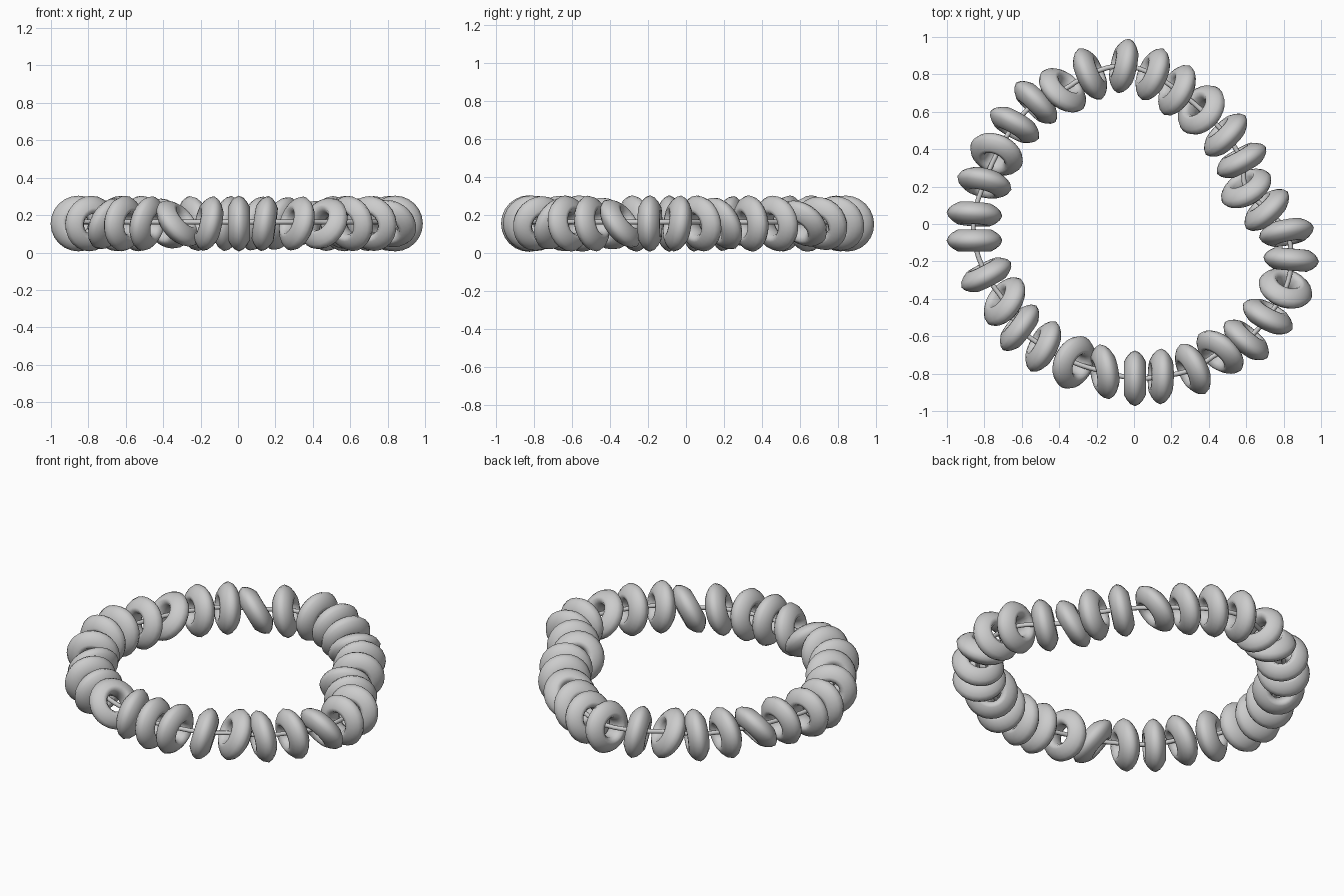
import bpy, math
from mathutils import Vector

if "Cube" in bpy.data.objects:
    bpy.data.objects.remove(bpy.data.objects["Cube"])

Z = 0.155

# beads around the string: x, y, heading of the disc seen from above (deg), lean (deg)
beads = [
    (-.055, .845, 78, 8), (.10, .80, 68, 15), (.23, .715, 62, 20), (.36, .61, 50, 40),
    (.49, .475, 45, 10), (.575, .34, 29, 5), (.60, .19, 30, 25), (.71, .075, 42, 10),
]
beads += [
    (.815, -.045, 11, -8), (.84, -.19, -5, 0), (.81, -.345, -20, 35), (.715, -.495, -28, 10),
    (.60, -.62, -40, 8), (.46, -.685, -40, -25), (.315, -.775, -64, -15), (.143, -.815, 89, 8),
]
beads += [
    (.005, -.825, 90, 0), (-.158, -.79, -80, -12), (-.322, -.74, 65, -38), (-.485, -.655, 63, 12),
    (-.612, -.555, 53, 5), (-.692, -.415, 55, 25), (-.79, -.272, 27, 5), (-.853, -.088, 0, 0),
]
beads += [
    (-.853, .053, -4, -5), (-.80, .22, -14, -14), (-.735, .373, -25, -38), (-.638, .53, -30, -8),
    (-.525, .65, -45, -5), (-.382, .715, -41, 28), (-.235, .802, -66, 10),
]

# lens-shaped ring bead: closed profile (radius, height) spun about its axis
half = [(.052, .0), (.056, .036), (.072, .059), (.09, .058), (.118, .042), (.138, .024), (.149, .0)]
profile = half + [(r, -h) for r, h in half[-2:0:-1]]
SEG, n = 24, len(profile)
verts = [(r * math.cos(2 * math.pi * i / SEG), r * math.sin(2 * math.pi * i / SEG), h)
         for i in range(SEG) for r, h in profile]
faces = [(i * n + j, i * n + (j + 1) % n,
          (i + 1) % SEG * n + (j + 1) % n, (i + 1) % SEG * n + j)[::-1]
         for i in range(SEG) for j in range(n)]
mesh = bpy.data.meshes.new("bead")
mesh.from_pydata(verts, [], faces)
mesh.shade_smooth()

for k, (x, y, heading, lean) in enumerate(beads):
    a, t = math.radians(heading + 90), math.radians(lean)
    axis = Vector((math.cos(a) * math.cos(t), math.sin(a) * math.cos(t), math.sin(t)))
    ob = bpy.data.objects.new(f"bead_{k + 1}", mesh)
    ob.location = (x, y, Z)
    ob.rotation_euler = axis.to_track_quat('Z', 'Y').to_euler()
    bpy.context.collection.objects.link(ob)

# string threaded through the bead holes
curve = bpy.data.curves.new("string", 'CURVE')
curve.dimensions = '3D'
curve.bevel_depth = 0.013
curve.bevel_resolution = 2
curve.resolution_u = 4
sp = curve.splines.new('BEZIER')
sp.bezier_points.add(len(beads) - 1)
for p, b in zip(sp.bezier_points, beads):
    p.co = (b[0], b[1], Z + .008)
    p.handle_left_type = p.handle_right_type = 'AUTO'
sp.use_cyclic_u = True
bpy.context.collection.objects.link(bpy.data.objects.new("string", curve))
